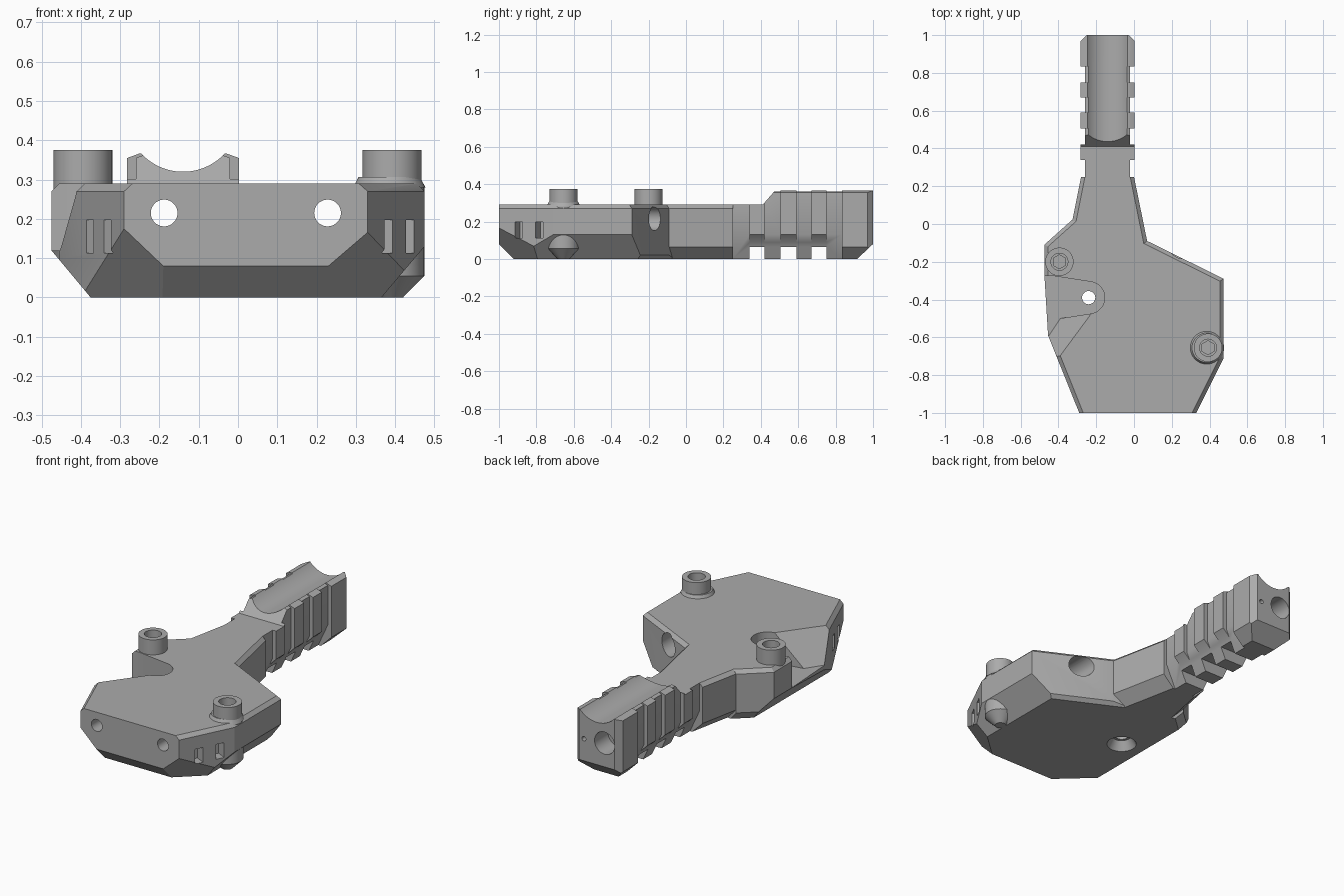
import bpy, bmesh, math
from mathutils import Vector, Matrix

cube = bpy.data.objects.get("Cube")
if cube:
    bpy.data.objects.remove(cube, do_unlink=True)

grey = bpy.data.materials.new("plain grey")
grey.use_nodes = True
colour = (0.41, 0.41, 0.41, 1)
grey.diffuse_color = colour
grey.node_tree.nodes["Principled BSDF"].inputs["Base Color"].default_value = colour


def finish(name, bm):
    bmesh.ops.recalc_face_normals(bm, faces=bm.faces)
    mesh = bpy.data.meshes.new(name)
    bm.to_mesh(mesh)
    bm.free()
    mesh.materials.append(grey)
    obj = bpy.data.objects.new(name, mesh)
    bpy.context.scene.collection.objects.link(obj)
    return obj


def prism_bm(pts, lo, hi, axis="z"):
    place = {"z": lambda a, b, c: (a, b, c),
             "y": lambda a, b, c: (a, c, b),
             "x": lambda a, b, c: (c, a, b)}[axis]
    bm = bmesh.new()
    face = bm.faces.new([bm.verts.new(place(a, b, lo)) for a, b in pts])
    moved = bmesh.ops.extrude_face_region(bm, geom=[face])["geom"]
    shift = Vector(place(0, 0, hi - lo))
    bmesh.ops.translate(bm, vec=shift, verts=[v for v in moved if isinstance(v, bmesh.types.BMVert)])
    bmesh.ops.recalc_face_normals(bm, faces=bm.faces)
    return bm


def prism(name, pts, lo, hi, axis="z"):
    return finish(name, prism_bm(pts, lo, hi, axis))


def box(name, x0, x1, y0, y1, z0, z1):
    return prism(name, [(x0, y0), (x1, y0), (x1, y1), (x0, y1)], z0, z1)


def cylinder(name, start, end, r1, r2=None, sides=48):
    start, end = Vector(start), Vector(end)
    turn = (end - start).to_track_quat("Z", "Y").to_matrix().to_4x4()
    bm = bmesh.new()
    bmesh.ops.create_cone(bm, cap_ends=True, segments=sides, radius1=r1,
                          radius2=r1 if r2 is None else r2, depth=(end - start).length,
                          matrix=Matrix.Translation((start + end) / 2) @ turn)
    return finish(name, bm)


def combine(target, tool, operation="DIFFERENCE"):
    mod = target.modifiers.new("join", "BOOLEAN")
    mod.operation, mod.object, mod.solver = operation, tool, "EXACT"
    bpy.context.view_layer.update()
    shape = target.evaluated_get(bpy.context.evaluated_depsgraph_get())
    mesh = bpy.data.meshes.new_from_object(shape)
    target.modifiers.clear()
    target.data = mesh
    bpy.data.objects.remove(tool, do_unlink=True)


def slice_off(bm, point, normal):
    bmesh.ops.bisect_plane(bm, geom=bm.verts[:] + bm.edges[:] + bm.faces[:], dist=1e-5,
                           plane_co=point, plane_no=normal, clear_outer=True)
    bmesh.ops.holes_fill(bm, edges=[e for e in bm.edges if e.is_boundary], sides=0)


def chamfer(bm, p, q, top, low, inset):
    # Slope the upper and lower rim along one side of an outline
    along = Vector((q[0] - p[0], q[1] - p[1], 0)).normalized()
    out = Vector((along.y, -along.x, 0))
    up = Vector((0, 0, 1))
    if top:
        slice_off(bm, Vector((*p, HEIGHT - top)), out + up)
    if low:
        slice_off(bm, Vector((*p, low)), out * low - up * inset)


HEIGHT = 0.29

# Main body: outline, sloped rims and two faceted front corners
outline = [(-.29, -1), (.33, -1), (.475, -.71), (.475, -.29), (.07, -.09),
           (-.33, .02), (-.475, -.11), (-.475, -.26), (-.455, -.59)]
rims = {0: (0, .08, .08), 1: (.02, 0, 0), 2: (.02, .13, .11), 3: (.02, .02, .02),
        5: (.02, .05, .04), 6: (.02, .12, .1), 8: (.02, 0, 0)}
bm = prism_bm(outline, 0, HEIGHT)
for i, rim in rims.items():
    chamfer(bm, outline[i], outline[(i + 1) % len(outline)], *rim)
for a, b, c in [((.335, -1, .17), (.23, -1, .08), (.45, -.77, .05)),
                ((-.29, -1, .175), (-.19, -1, .08), (-.375, -.77, .02))]:
    a, b, c = Vector(a), Vector(b), Vector(c)
    n = (b - a).cross(c - a)
    slice_off(bm, a, n if n.z < 0 else -n)
body = finish("body", bm)

# Neck between body and rail
neck = [(-.37, -.2), (.092, -.2), (0, .25), (-.28, .25)]
bm = prism_bm(neck, 0, HEIGHT)
for i in (1, 3):
    chamfer(bm, neck[i], neck[(i + 1) % 4], .02, .065, .065)
combine(body, finish("neck", bm), "UNION")

# Round boss below the front bolt
boss = cylinder("boss", (.39, -.655, .055), (.39, -.655, .28), .084)
combine(boss, cylinder("boss_foot", (.39, -.655, 0), (.39, -.655, .055), .03, .084), "UNION")
combine(body, boss, "UNION")


def rail_profile(half, low, base, inset):
    right = [(half - inset, base), (half, low), (half, .355), (half - .03, .366)]
    return [(-.14 + x, z) for x, z in right] + [(-.14 - x, z) for x, z in reversed(right)]


# Rail with cross teeth
rail = prism("rail", rail_profile(.12, .13, 0, .06), .2, .95, "y")
for y0, y1 in [(.34, .42), (.505, .59), (.67, .75)]:
    combine(rail, box("gap", -.4, .2, y0, y1, -.1, .065))
    combine(rail, prism("tooth", rail_profile(.142, .13, .065, .065), y0, y1, "y"), "UNION")
combine(rail, prism("end_tooth", rail_profile(.142, .065, 0, .065), .835, 1, "y"), "UNION")

# Step, cradle groove and trimmed end of the rail
combine(rail, prism("ramp", [(.1, HEIGHT), (.41, HEIGHT), (.48, .37), (.48, .5), (.1, .5)], -.5, .5, "x"))
combine(rail, cylinder("cradle", (-.14, .3, .465), (-.14, 1.1, .465), .145, sides=96))
combine(rail, prism("end_slope", [(.915, 0), (1, .08), (1.1, .08), (1.1, -.1), (.915, -.1)], -.5, .5, "x"))
for side in (-1, 1):
    x = -.14 + side * .142
    combine(rail, prism("end_corner", [(x - side * .03, 1), (x, .97), (x + side * .05, .97),
                                       (x + side * .05, 1.1), (x - side * .03, 1.1)], -.1, .5))
combine(body, rail, "UNION")

# Side pocket: floor slot, slanted facet, and countersunk through hole
cx, cy, r = -.24, -.39, .085
arc = [(cx + r * math.cos(t), cy + r * math.sin(t))
       for t in [math.radians(-80 + 160 * i / 16) for i in range(17)]]
combine(body, prism("pocket", arc + [(-.43, -.275), (-.6, -.275), (-.6, -.62), (-.465, -.605), (-.39, -.5)],
                    .12, .5))
bm = bmesh.new()
for co in [(-.40, -.71, HEIGHT), (-.225, -.473, HEIGHT), (-.39, -.5, .12), (-.47, -.62, .12),
           (-.6, -.71, HEIGHT), (-.6, -.5, .12), (-.25, -.45, HEIGHT + .1), (-.6, -.5, HEIGHT + .1),
           (-.45, -.71, HEIGHT + .1)]:
    bm.verts.new(co)
bmesh.ops.convex_hull(bm, input=bm.verts[:])
combine(body, finish("facet", bm))
combine(body, cylinder("pin_hole", (cx, cy, -.1), (cx, cy, .3), .035))
combine(body, cylinder("countersink", (cx, cy, -.01), (cx, cy, .05), .085, .05))

# Two long bores with wider rear ends, and a small rear hole
for x, z, y_end, y_wide in [(-.188, .215, 1.1, .88), (.228, .215, .1, -.35)]:
    combine(body, cylinder("bore", (x, -1.1, z), (x, y_end, z), .034))
    combine(body, cylinder("wide_bore", (x, y_wide, z), (x, y_end, z), .063))
combine(body, cylinder("small_hole", (-.058, .92, .205), (-.058, 1.1, .205), .013, sides=24))

# Paired slots in the slanted front sides
for p, q in [((.33, -1), (.475, -.71)), ((-.29, -1), (-.455, -.59))]:
    p, q = Vector(p), Vector(q)
    along = (q - p).normalized()
    out = Vector((along.y, -along.x)) * (1 if p.x > 0 else -1)
    for y in (-.895, -.785):
        mid = p + (q - p) * (y - p.y) / (q.y - p.y)
        pts = [mid + along * a + out * b for a, b in [(-.023, -.06), (.023, -.06), (.023, .05), (-.023, .05)]]
        combine(body, prism("slot", [tuple(v) for v in pts], .113, .197))

# Socket bolts on top
combine(body, cylinder("flare", (.385, -.655, .28), (.385, -.655, .307), .092, .078), "UNION")
for name, x, y in [("front_bolt", .392, -.655), ("rear_bolt", -.395, -.2)]:
    bolt = cylinder(name, (x, y, .25), (x, y, .375), .075)
    combine(bolt, cylinder("socket", (x, y, .325), (x, y, .5), .045))
    combine(bolt, cylinder("hex", (x, y, .3), (x, y, .4), .037, sides=6))

# Smooth curved walls, keep crisp edges
for obj in bpy.context.scene.objects:
    obj.select_set(obj.type == "MESH")
    if obj.type == "MESH":
        bpy.context.view_layer.objects.active = obj
bpy.ops.object.shade_smooth_by_angle(angle=math.radians(25))
